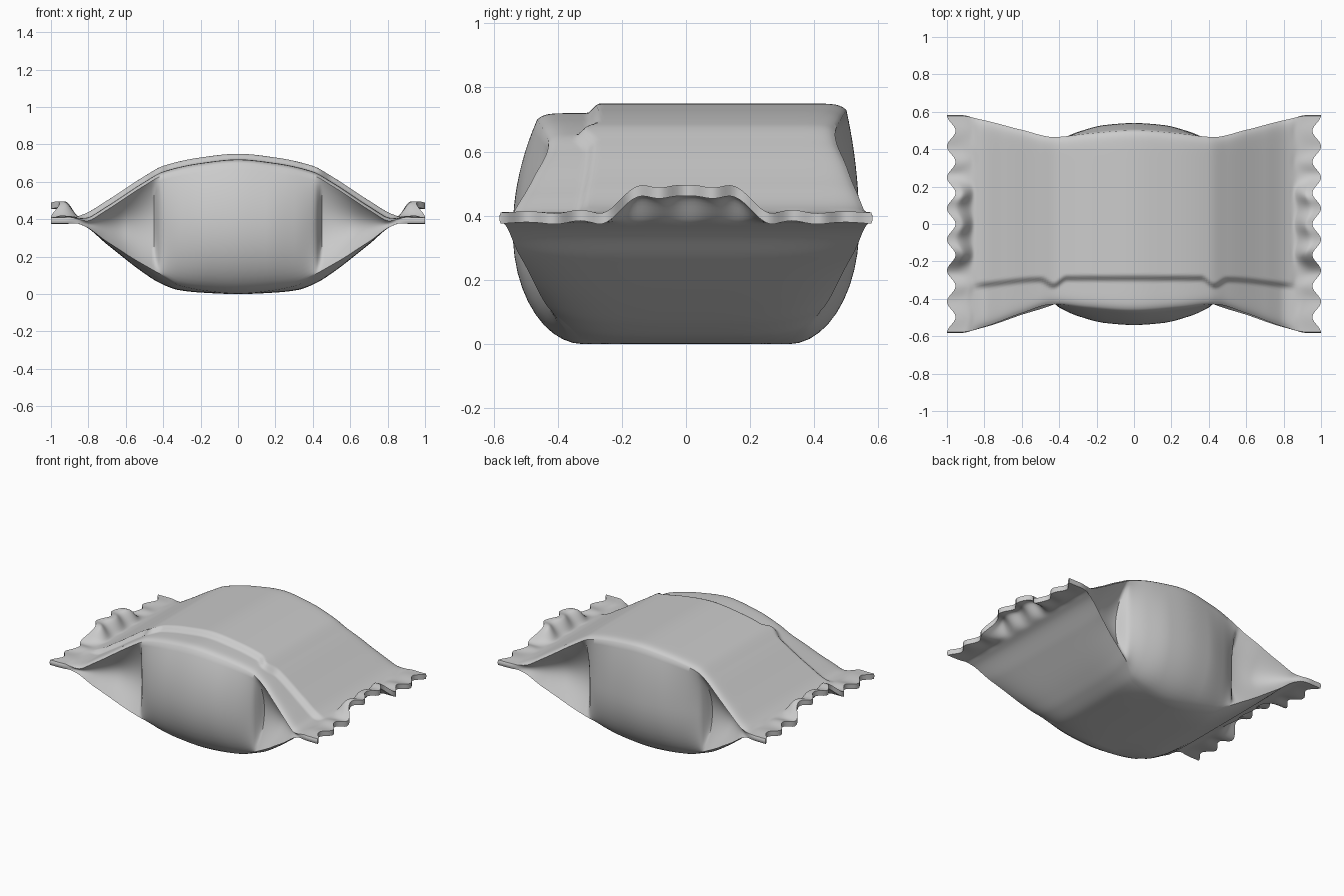
import bpy, bmesh, math

if "Cube" in bpy.data.objects:
    bpy.data.objects.remove(bpy.data.objects["Cube"])


def curve(pts):
    """Smooth Hermite curve through (position, value) knots, even in x."""
    n = len(pts)
    sl = []
    for i in range(n):
        if i == 0:
            sl.append(0.0)
        elif i == n - 1:
            sl.append((pts[i][1] - pts[i-1][1]) / (pts[i][0] - pts[i-1][0]))
        else:
            a = (pts[i][1] - pts[i-1][1]) / (pts[i][0] - pts[i-1][0])
            b = (pts[i+1][1] - pts[i][1]) / (pts[i+1][0] - pts[i][0])
            sl.append(0.0 if a * b <= 0 else 2 * a * b / (a + b))

    def f(x):
        x = min(abs(x), pts[-1][0])
        i = max(k for k in range(n - 1) if pts[k][0] <= x)
        (x0, v0), (x1, v1) = pts[i], pts[i+1]
        h = x1 - x0
        t = (x - x0) / h
        return ((2*t**3 - 3*t**2 + 1) * v0 + (t**3 - 2*t**2 + t) * h * sl[i]
                + (3*t**2 - 2*t**3) * v1 + (t**3 - t**2) * h * sl[i+1])
    return f


def smooth(a, b, x):
    t = max(0.0, min(1.0, (x - a) / (b - a)))
    return t * t * (3 - 2 * t)


# Lengthwise outlines: top, bottom, edge widths, side bulge and tuck
z_top = curve([(0, .75), (.2, .73), (.4, .685), (.5, .63), (.7, .50), (.83, .425), (.88, .412), (1, .412)])
z_bot = curve([(0, 0), (.2, .008), (.32, .022), (.42, .06), (.5, .11), (.7, .265), (.82, .362), (.87, .378), (1, .378)])
w_top = curve([(0, .482), (.25, .465), (.43, .447), (.6, .49), (.8, .552), (.92, .577), (1, .577)])
w_bot = curve([(0, .32), (.3, .35), (.43, .43), (.6, .485), (.8, .552), (.92, .577), (1, .577)])
w_mid = curve([(0, .54), (.15, .53), (.3, .492), (.39, .452), (.42, .43), (.45, .36), (.6, .39), (.8, .53), (.86, .568), (.92, .582), (1, .582)])
rise = curve([(0, 0), (.3, .02), (.43, .05), (.6, .03), (.84, 0), (1, 0)])
lap = curve([(0, -.285), (.36, -.285), (.43, -.325), (.5, -.292), (.9, -.325), (1, -.325)])

M, K, N = 84, 20, 160


def flange(s, y, z):
    """Scalloped, rippled and lifted end seal."""
    f = (abs(s) - .84) / .16
    if f <= 0:
        return (s, y, z)
    wave = math.cos(2 * math.pi * y / .166)
    x_end = .977 - .023 * wave
    x = .84 + f * (x_end - .84)
    up = smooth(.05, .75, f)
    lift = .083 * (1 - smooth(.12, .28, abs(y))) * up * (1 - .08 * math.exp(-(y / .03) ** 2))
    z += lift + .007 * wave * up * (1 - smooth(.3, .5, abs(y)) * .7)
    return (math.copysign(x, s), y, z)


def section(s):
    """One closed cross-section: top, back side, bottom, front side."""
    zt, zb, wt, wb, wm = z_top(s), z_bot(s), w_top(s), w_bot(s), w_mid(s)
    body = 1 - smooth(.78, .9, abs(s))
    shift = .018 * (1 - smooth(.45, .9, abs(s)))
    tuck = smooth(.41, .45, abs(s))

    def top(u):
        y = u * wt + shift
        c = lap(s)
        z = zt - .03 * body * (1 - smooth(c - .025, c + .015, y))
        z -= .02 * body * abs(u) ** 24
        return y, z

    def bottom(u):
        return u * wb, zb + rise(s) * abs(u) ** 5

    def side(sign, t):
        # t runs from the top edge to the bottom edge
        y0, z0 = top(sign)
        y0 = abs(y0)
        z1 = zb + rise(s)
        zm = z1 + (z0 - z1) * .5
        if t < .5:
            u = 1 - 2 * t
            ya = y0 + (wm - y0) * (1 - u ** 2)
            za = zm + (z0 - zm) * u
        else:
            a = (1 - t) * math.pi
            ya = wb + (wm - wb) * math.sin(a)
            za = zm - (zm - z1) * math.cos(a)
        yb = y0 + (wb - y0) * t
        yb += (wm - (y0 + wb) / 2) * math.sin(math.pi * t) ** .9
        zl = z0 + (z1 - z0) * t
        return sign * (ya + (yb - ya) * tuck), za + (zl - za) * tuck

    us = [-1 + 2 * i / M for i in range(M + 1)]
    ts = [(k + 1) / (K + 1) for k in range(K)]
    loop = [top(u) for u in us]
    loop += [side(1, t) for t in ts]
    loop += [bottom(-u) for u in us]
    loop += [side(-1, 1 - t) for t in ts]
    return [flange(s, y, z) for y, z in loop]


# Wrapper skin lofted through the sections
bm = bmesh.new()
rings = [[bm.verts.new(p) for p in section(-1 + 2 * i / N)] for i in range(N + 1)]
L = len(rings[0])
for a, b in zip(rings, rings[1:]):
    for j in range(L):
        k = (j + 1) % L
        bm.faces.new((a[j], a[k], b[k], b[j]))

# Thin cut ends of the seals
for r in (rings[0], rings[-1]):
    base = M + 1 + K
    for j in range(M):
        bm.faces.new((r[j], r[j+1], r[base + M - j - 1], r[base + M - j]))
    bm.faces.new(r[M:base + 1])
    bm.faces.new(r[base + M:] + [r[0]])
bmesh.ops.recalc_face_normals(bm, faces=bm.faces[:])

mesh = bpy.data.meshes.new("wrapper")
bm.to_mesh(mesh)
bm.free()
wrapper = bpy.data.objects.new("wrapper", mesh)
bpy.context.collection.objects.link(wrapper)
bpy.context.view_layer.objects.active = wrapper
wrapper.select_set(True)
bpy.ops.object.shade_smooth_by_angle(angle=math.radians(50))
